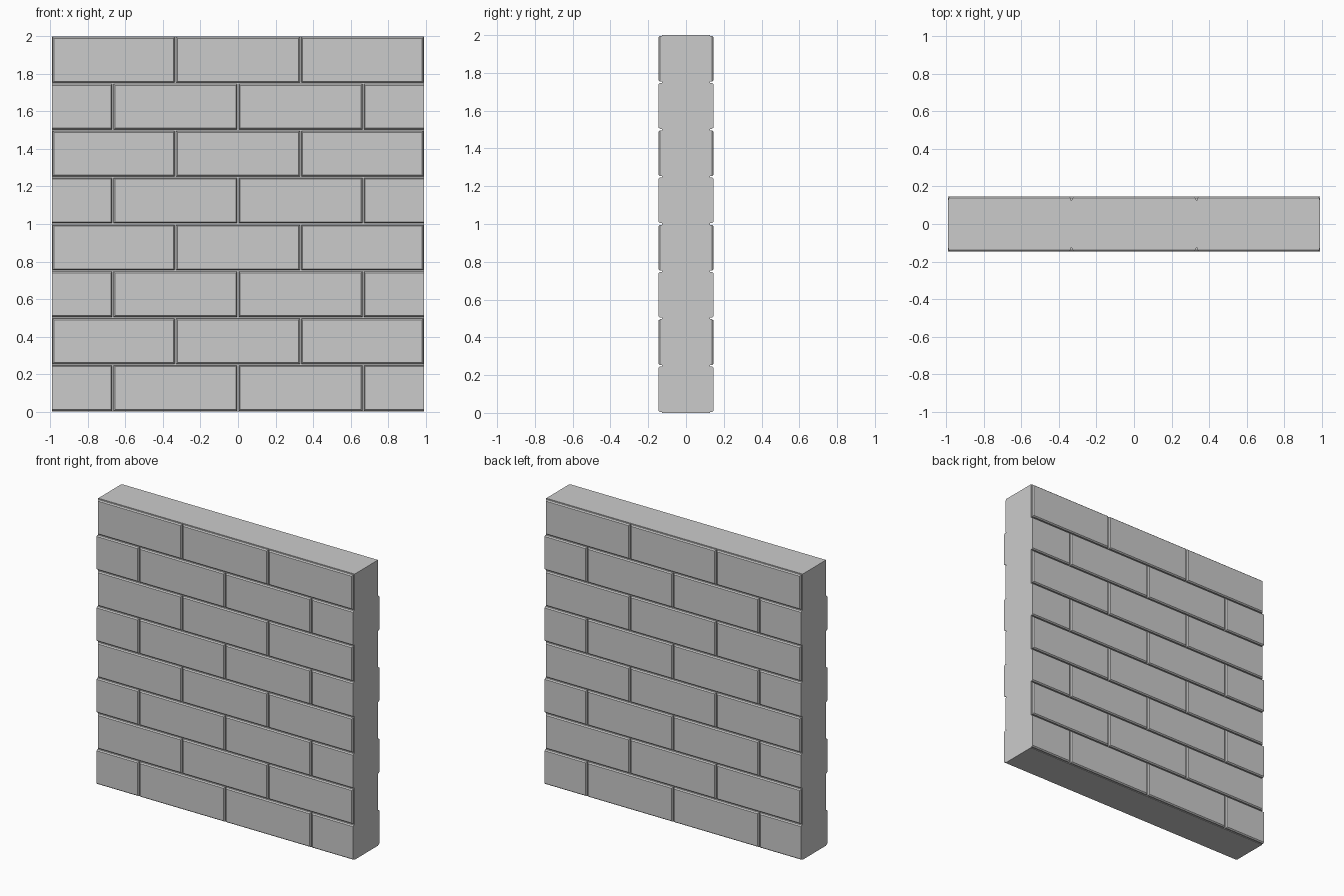
import bpy, bmesh

if "Cube" in bpy.data.objects:
    bpy.data.objects.remove(bpy.data.objects["Cube"])

HALF_X = 0.993      # half wall width
CORE_Y = 0.128      # mortar plane
FACE_Y = 0.146      # brick face plane
ROWS, ROW_H = 8, 0.25
THIRD = 2 / 3       # brick length


def make_object(name, bm):
    bmesh.ops.recalc_face_normals(bm, faces=bm.faces)
    mesh = bpy.data.meshes.new(name)
    bm.to_mesh(mesh)
    bm.free()
    obj = bpy.data.objects.new(name, mesh)
    bpy.context.collection.objects.link(obj)
    return obj


def add_brick(bm, side, x0, x1, z0, z1, cut_left, cut_right):
    """Chamfered brick face; a cut end runs flush to the wall end."""
    rings = []
    for y, inset in ((CORE_Y - 0.004, 0.004), (0.138, 0.004), (FACE_Y, 0.011)):
        a = x0 + (0 if cut_left else inset)
        b = x1 - (0 if cut_right else inset)
        c, d = z0 + inset, z1 - inset
        rings.append([bm.verts.new((x, side * y, z))
                      for x, z in ((a, c), (b, c), (b, d), (a, d))])
    for low, high in zip(rings, rings[1:]):
        for i in range(4):
            j = (i + 1) % 4
            bm.faces.new((low[i], low[j], high[j], high[i]))
    bm.faces.new(rings[0][::-1])
    bm.faces.new(rings[-1])


# Mortar core
bm = bmesh.new()
bmesh.ops.create_cube(bm, size=1)
for v in bm.verts:
    v.co = (v.co.x * 2 * HALF_X, v.co.y * 2 * CORE_Y, v.co.z * 2 + 1)
make_object("mortar_core", bm)

# Running-bond brick faces on front and back
for name, side in (("front_bricks", -1), ("back_bricks", 1)):
    bm = bmesh.new()
    for row in range(ROWS):
        offset_row = row % 2 == 0
        joints = [-THIRD, 0, THIRD] if offset_row else [-THIRD / 2, THIRD / 2]
        edges = [-HALF_X] + joints + [HALF_X]
        for i in range(len(edges) - 1):
            add_brick(bm, side, edges[i], edges[i + 1],
                      row * ROW_H, (row + 1) * ROW_H,
                      offset_row and i == 0,
                      offset_row and i == len(edges) - 2)
    make_object(name, bm)
